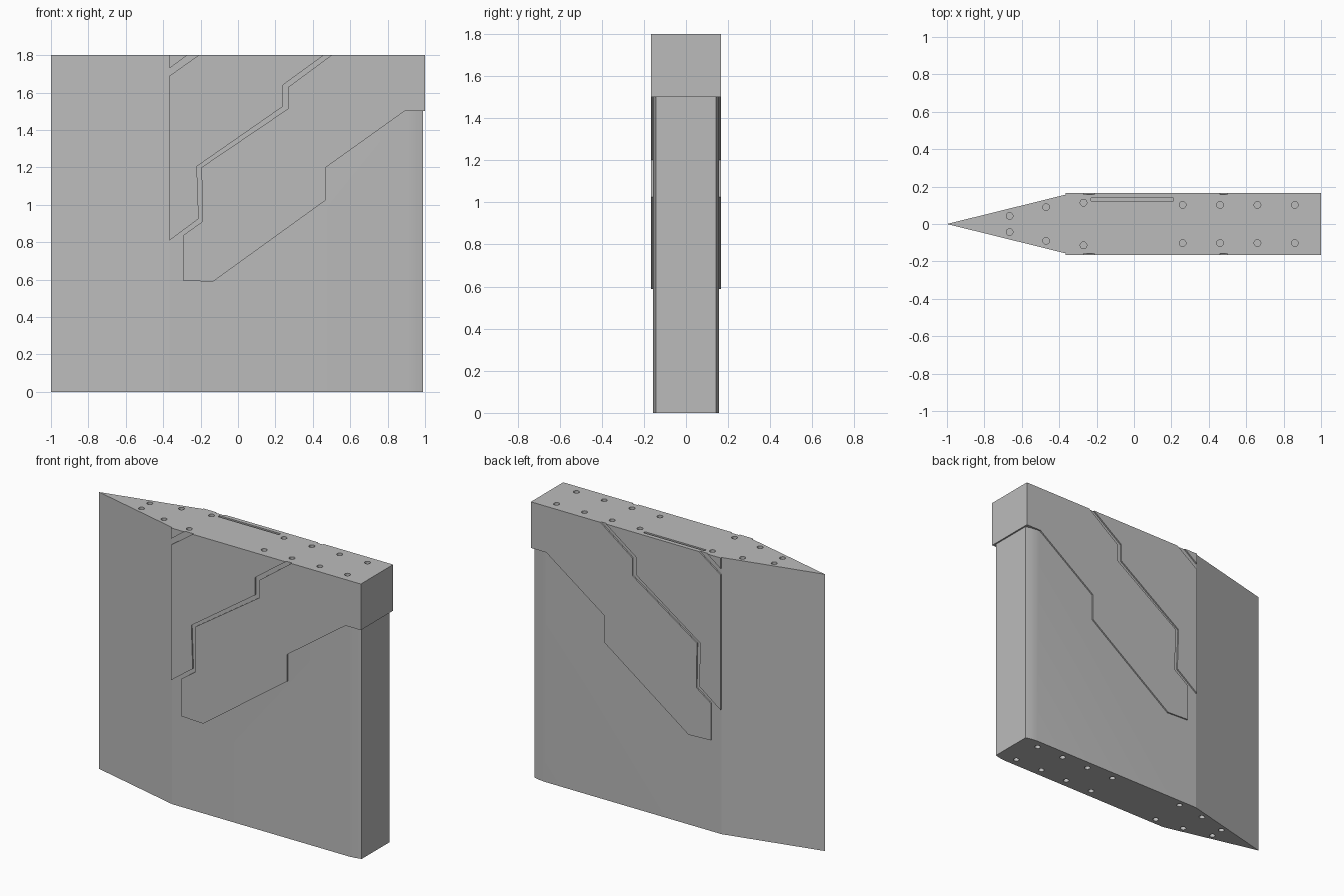
import bpy
import bmesh
from mathutils import Matrix, Vector

cube = bpy.data.objects.get("Cube")
if cube:
    bpy.data.objects.remove(cube, do_unlink=True)

HEIGHT = 1.8
CORE_Y = 0.157
PANEL_Y = 0.166

# Single grey material
grey = bpy.data.materials.new("plain_grey")
grey.use_nodes = True
grey.diffuse_color = (0.5, 0.5, 0.5, 1)
grey.node_tree.nodes["Principled BSDF"].inputs["Base Color"].default_value = (0.5, 0.5, 0.5, 1)


def finish(name, bm):
    bmesh.ops.recalc_face_normals(bm, faces=bm.faces)
    mesh = bpy.data.meshes.new(name)
    bm.to_mesh(mesh)
    bm.free()
    mesh.materials.append(grey)
    obj = bpy.data.objects.new(name, mesh)
    bpy.context.collection.objects.link(obj)
    return obj


def prism(name, points, offset):
    """Extrude a flat outline along the offset vector."""
    bm = bmesh.new()
    face = bm.faces.new([bm.verts.new(p) for p in points])
    moved = bmesh.ops.extrude_face_region(bm, geom=[face])["geom"]
    verts = [v for v in moved if isinstance(v, bmesh.types.BMVert)]
    bmesh.ops.translate(bm, verts=verts, vec=Vector(offset))
    return finish(name, bm)


def boolean(target, tool, operation):
    mod = target.modifiers.new(tool.name, 'BOOLEAN')
    mod.operation = operation
    mod.solver = 'EXACT'
    mod.object = tool
    bpy.context.view_layer.objects.active = target
    bpy.ops.object.modifier_apply(modifier=mod.name)
    bpy.data.objects.remove(tool, do_unlink=True)


# Core: pointed wall with slightly eased far corners
side = [(-0.365, CORE_Y), (0.91, CORE_Y), (0.95, 0.152), (0.99, 0.142)]
plan = [(-1, 0)] + [(x, -y) for x, y in side] + [(x, y) for x, y in reversed(side)]
wall = prism("wall_body", [(x, y, 0) for x, y in plan], (0, 0, HEIGHT))

# Raised plates run through the body and stand proud on both sides
outlines = {
    "corner_plate": [(-0.365, 1.73), (-0.27, HEIGHT), (-0.365, HEIGHT)],
    "upper_plate": [(-0.365, 1.69), (-0.365, 0.81), (-0.21, 0.925), (-0.22, 1.205),
                    (0.24, 1.525), (0.24, 1.64), (0.46, HEIGHT), (-0.21, HEIGHT)],
    "main_plate": [(0.5, HEIGHT), (0.27, 1.63), (0.27, 1.515), (-0.195, 1.2),
                   (-0.19, 0.91), (-0.295, 0.835), (-0.295, 0.595), (-0.135, 0.588),
                   (0.47, 1.025), (0.47, 1.2), (0.89, 1.5), (1, 1.5), (1, HEIGHT)],
}
for name, outline in outlines.items():
    plate = prism(name, [(x, -PANEL_Y, z) for x, z in outline], (0, 2 * PANEL_Y, 0))
    boolean(wall, plate, 'UNION')

# Round sockets in the top and bottom, and one slot in the top
sockets = [(-0.665, 0.043), (-0.47, 0.09), (-0.27, 0.114)]
sockets += [(x, 0.102) for x in (0.26, 0.46, 0.66, 0.86)]
bm = bmesh.new()
for x, y in sockets:
    for s in (-1, 1):
        for z in (0, HEIGHT):
            bmesh.ops.create_cone(bm, cap_ends=True, segments=20, radius1=0.018,
                                  radius2=0.018, depth=0.08,
                                  matrix=Matrix.Translation((x, s * y, z)))
slot = Matrix.Translation((-0.01, 0.13, HEIGHT)) @ Matrix.Diagonal((0.44, 0.016, 0.08, 1))
bmesh.ops.create_cube(bm, size=1, matrix=slot)
boolean(wall, finish("socket_cutter", bm), 'DIFFERENCE')

# Smooth the eased corners, keep the hard edges
bpy.ops.object.select_all(action='DESELECT')
wall.select_set(True)
bpy.context.view_layer.objects.active = wall
bpy.ops.object.shade_smooth_by_angle(angle=0.2)
